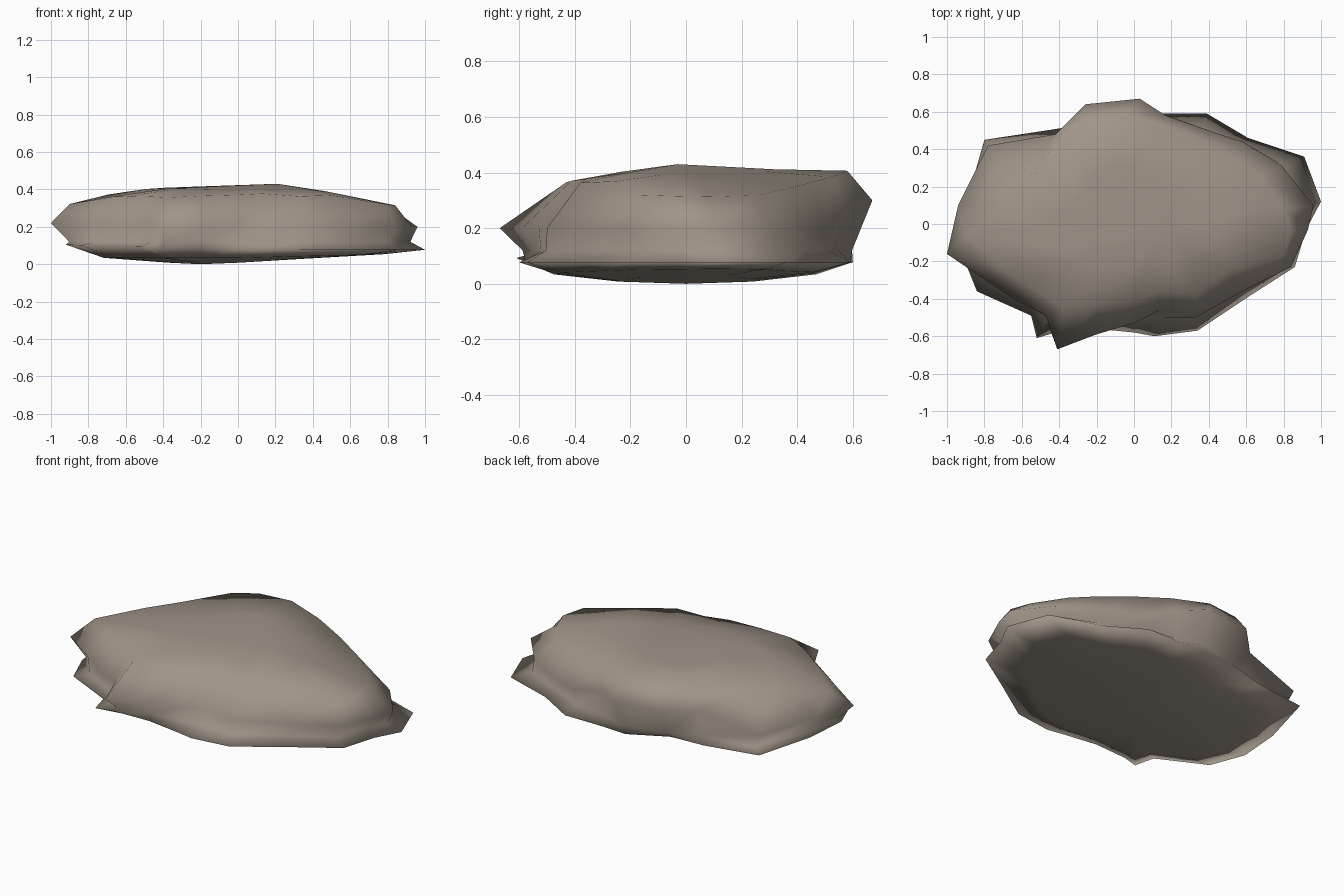
import bpy, bmesh

if "Cube" in bpy.data.objects:
    bpy.data.objects.remove(bpy.data.objects["Cube"])

# Outline stations, counter-clockwise: bulge x, y, z and the lower rim x, y
STATIONS = [
    (.96, .10, .20, 1.0, .12), (.79, .31, .20, .91, .36), (.58, .44, .20, .61, .46),
    (.40, .50, .20, .39, .59), (.17, .58, .28, .17, .59), (.03, .67, .30, -.02, .60),
    (-.26, .64, .30, -.25, .50), (-.42, .48, .28, -.47, .50), (-.78, .42, .20, -.80, .45),
    (-.94, .10, .23, -.90, .10), (-1.0, -.16, .22, -.92, -.16), (-.78, -.31, .22, -.84, -.36),
    (-.63, -.41, .20, -.55, -.49), (-.47, -.49, .22, -.52, -.61), (-.41, -.67, .20, -.42, -.58),
    (-.20, -.59, .20, -.20, -.56), (0, -.53, .21, 0, -.58), (.14, -.46, .20, .11, -.60),
    (.33, -.50, .20, .34, -.57), (.58, -.36, .20, .61, -.39), (.84, -.23, .20, .86, -.23),
    (.93, -.03, .20, .92, -.03),
]

# Shoulder where the sides turn into the top, x and y for each station
SHOULDER = [
    (.80, .08), (.68, .25), (.53, .35), (.38, .43), (.17, .52), (-.05, .58), (-.25, .56),
    (-.38, .49), (-.56, .24), (-.69, .11), (-.90, -.07), (-.68, -.25), (-.58, -.32),
    (-.47, -.39), (-.38, -.44), (-.20, -.43), (0, -.41), (.13, -.36), (.33, -.38),
    (.50, -.25), (.80, -.17), (.84, -.04),
]


def top_height(x, y):
    """Domed top, falling to the sides, the front and the back right corner."""
    right, back, front = max(x, 0), max(y, 0), min(y, 0)
    return (.418 - .13 * abs(x) ** 3 - .03 * right - .02 * back
            - .28 * front * front - .2 * right * back)


def upper(k):
    return [(x * k, y * k, top_height(x * k, y * k)) for x, y in SHOULDER]


def under(k, z, slope):
    return [(s[3] * k, s[4] * k, z + slope * max(s[3], 0) * k) for s in STATIONS]


rim = [(s[3], s[4], .077 + .03 * max(0, -s[3])) for s in STATIONS]
notch = [(.47 * (s[0] + s[3]), .47 * (s[1] + s[4]), .12) for s in STATIONS]
bulge = [s[:3] for s in STATIONS]

# Skin the rings from the underside up to the top
bm = bmesh.new()
rings = [[bm.verts.new(p) for p in ring] for ring in
         (under(.4, .008, .06), under(.78, .034, .025), rim, notch, bulge, upper(1), upper(.55))]
n = len(STATIONS)
for a, b in zip(rings, rings[1:]):
    for i in range(n):
        j = (i + 1) % n
        bm.faces.new((a[i], a[j], b[j], b[i]))
base = bm.verts.new((-.2, 0, 0))
peak = bm.verts.new((.21, -.03, .43))
for i in range(n):
    j = (i + 1) % n
    bm.faces.new((base, rings[0][j], rings[0][i]))
    bm.faces.new((peak, rings[-1][i], rings[-1][j]))
bmesh.ops.recalc_face_normals(bm, faces=bm.faces)
for f in bm.faces:
    f.smooth = True

mesh = bpy.data.meshes.new("flat_rock")
bm.to_mesh(mesh)
bm.free()
stone = bpy.data.materials.new("warm grey stone")
stone.diffuse_color = (.35, .30, .25, 1)
stone.use_nodes = True
stone.node_tree.nodes["Principled BSDF"].inputs["Base Color"].default_value = stone.diffuse_color
mesh.materials.append(stone)
rock = bpy.data.objects.new("flat_rock", mesh)
bpy.context.collection.objects.link(rock)
